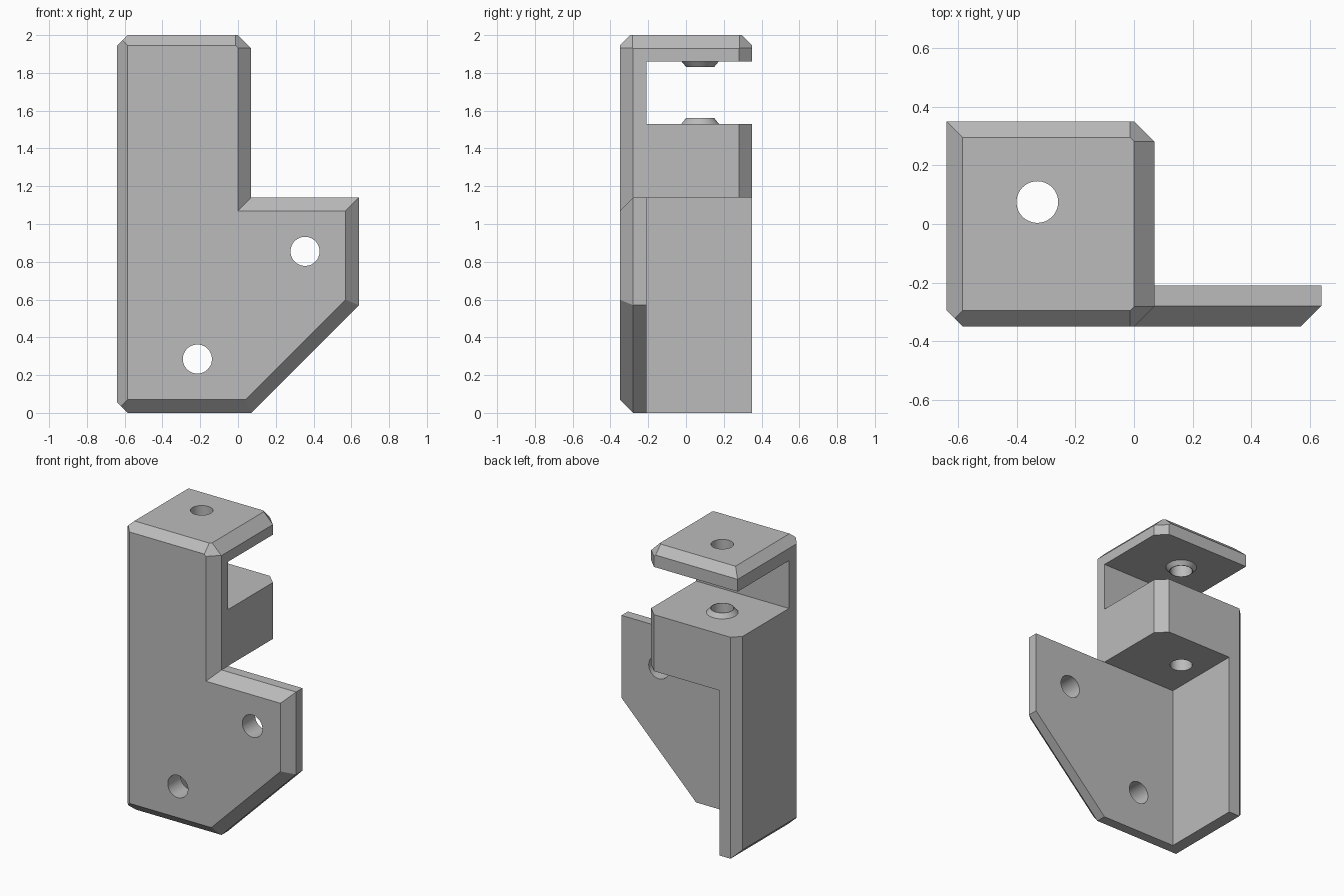
import bpy, bmesh
from math import radians
from mathutils import Vector

cube = bpy.data.objects.get("Cube")
if cube:
    bpy.data.objects.remove(cube, do_unlink=True)

grey = bpy.data.materials.new("plain grey")
grey.use_nodes = True
colour = (0.5, 0.5, 0.5, 1)
grey.diffuse_color = colour
grey.node_tree.nodes["Principled BSDF"].inputs["Base Color"].default_value = colour


def add_object(name, bm):
    bmesh.ops.recalc_face_normals(bm, faces=bm.faces)
    mesh = bpy.data.meshes.new(name)
    bm.to_mesh(mesh)
    bm.free()
    mesh.materials.append(grey)
    obj = bpy.data.objects.new(name, mesh)
    bpy.context.collection.objects.link(obj)
    return obj


def block(name, low, high, cuts=()):
    """Box trimmed by planes; each cut keeps the side where normal . p <= limit."""
    bm = bmesh.new()
    bmesh.ops.create_cube(bm, size=1)
    low, high = Vector(low), Vector(high)
    for v in bm.verts:
        v.co = (low + high) / 2 + v.co * (high - low)
    for normal, limit in cuts:
        n = Vector(normal)
        bmesh.ops.bisect_plane(bm, geom=bm.verts[:] + bm.edges[:] + bm.faces[:], dist=1e-5,
                               plane_co=n * limit / n.length_squared, plane_no=n, clear_outer=True)
        bmesh.ops.holes_fill(bm, edges=[e for e in bm.edges if e.is_boundary])
    return add_object(name, bm)


def cone(name, centre, r1, r2, depth, axis="Z"):
    bm = bmesh.new()
    bmesh.ops.create_cone(bm, cap_ends=True, segments=64, radius1=r1, radius2=r2, depth=depth)
    for v in bm.verts:
        x, y, z = v.co
        v.co = Vector(centre) + (Vector((x, -z, y)) if axis == "Y" else v.co)
    return add_object(name, bm)


def combine(target, other, operation):
    other.hide_render = True
    mod = target.modifiers.new(operation, "BOOLEAN")
    mod.operation, mod.solver, mod.object = operation, "EXACT", other
    bpy.context.view_layer.update()
    graph = bpy.context.evaluated_depsgraph_get()
    mesh = bpy.data.meshes.new_from_object(target.evaluated_get(graph))
    target.modifiers.clear()
    target.data = mesh
    bpy.data.objects.remove(other, do_unlink=True)


# Upright column with chamfered edges
bracket = block("bracket", (-0.64, -0.35, 0), (0.07, 0.35, 2), [
    ((1, -1, 0), 0.35), ((1, 1, 0), 0.35), ((-1, -1, 0), 0.935),
    ((0, -1, 1), 2.295), ((0, 1, 1), 2.295), ((1, 0, 1), 2), ((-1, 0, 1), 2.585),
    ((1, 1, 1), 2.282), ((1, -1, 1), 2.282),
    ((0, -1, -1), 0.28), ((-1, 0, -1), 0.585)])

# Hollow behind the plate, open slot below the top, chamfer on the rear wall corner
combine(bracket, block("lower_hollow", (-0.5, -0.21, -1), (1, 1, 1.14)), "DIFFERENCE")
combine(bracket, block("slot", (-1, -0.21, 1.53), (1, 1, 1.86)), "DIFFERENCE")
combine(bracket, block("corner_trim", (-1, 0, -0.1), (0, 1, 1.6), [((1, -1, 0), -0.935)]), "DIFFERENCE")

# Side flange with slanted lower edge
h = 0.5 ** 0.5
flange = block("flange", (-0.4, -0.35, 0), (0.64, -0.21, 1.14), [
    ((1, 0, -1), 0.07), ((0, -1, 1), 1.42), ((1, -1, 0), 0.92),
    ((0, -1, -1), 0.28), ((h, -1, -h), 0.07 * h + 0.28)])
combine(bracket, flange, "UNION")

# Tapered bosses facing each other across the slot
hole_x, hole_y = -0.33, 0.075
combine(bracket, cone("lower_boss", (hole_x, hole_y, 1.54), 0.108, 0.075, 0.04), "UNION")
combine(bracket, cone("upper_boss", (hole_x, hole_y, 1.852), 0.075, 0.108, 0.04), "UNION")

# Pivot hole and the two fixing holes
combine(bracket, cone("pivot_hole", (hole_x, hole_y, 1.6), 0.071, 0.071, 1.2), "DIFFERENCE")
for x, z in ((-0.215, 0.285), (0.355, 0.855)):
    combine(bracket, cone("fixing_hole", (x, -0.28, z), 0.077, 0.077, 0.4, "Y"), "DIFFERENCE")

# Clean up flat faces and shade
bm = bmesh.new()
bm.from_mesh(bracket.data)
bmesh.ops.remove_doubles(bm, verts=bm.verts, dist=1e-5)
bmesh.ops.dissolve_limit(bm, angle_limit=radians(0.5), verts=bm.verts, edges=bm.edges)
bm.to_mesh(bracket.data)
bm.free()
for face in bracket.data.polygons:
    face.material_index = 0
bpy.ops.object.select_all(action="DESELECT")
bracket.select_set(True)
bpy.context.view_layer.objects.active = bracket
bpy.ops.object.shade_smooth_by_angle(angle=radians(20))
